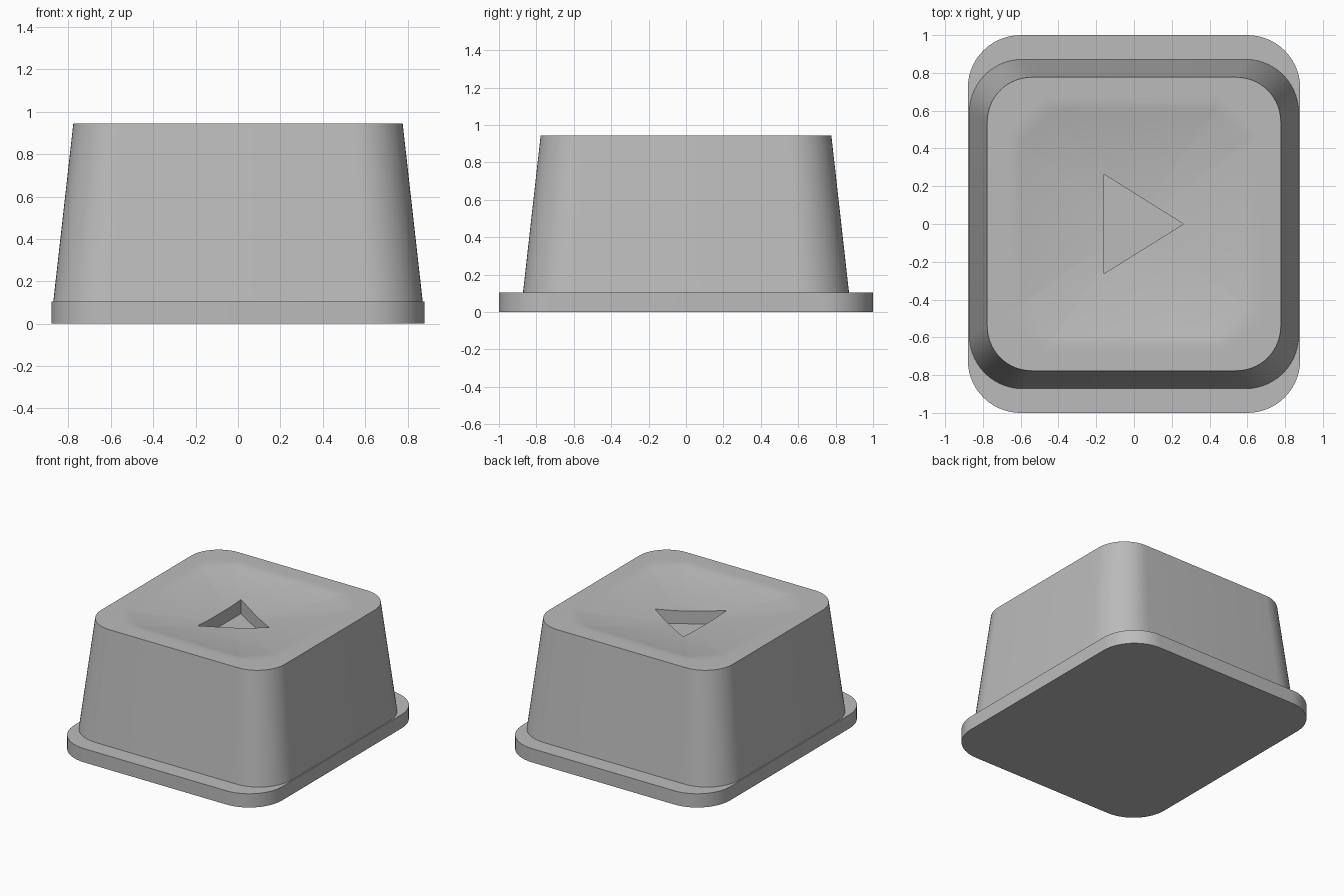
import bpy
import bmesh
from math import sin, cos, pi, radians

cube = bpy.data.objects.get("Cube")
if cube:
    bpy.data.objects.remove(cube, do_unlink=True)

# Single grey plastic
grey = bpy.data.materials.new("grey plastic")
grey.use_nodes = True
colour = (0.5, 0.5, 0.5, 1)
grey.diffuse_color = colour
grey.node_tree.nodes["Principled BSDF"].inputs["Base Color"].default_value = colour

CORNER_STEPS = 14
DISH_RADIUS, DISH_DEPTH = 0.775, 0.075
TOP = 0.945


def rounded_rect(hx, hy, r):
    """Counter-clockwise outline of a rectangle with rounded corners."""
    points = []
    for i, (sx, sy) in enumerate([(1, 1), (-1, 1), (-1, -1), (1, -1)]):
        for k in range(CORNER_STEPS + 1):
            a = (i + k / CORNER_STEPS) * pi / 2
            points.append((sx * (hx - r) + r * cos(a), sy * (hy - r) + r * sin(a)))
    return points


def bridge(bm, low, high):
    n = len(low)
    for i in range(n):
        j = (i + 1) % n
        bm.faces.new((low[i], low[j], high[j], high[i]))


def ring(bm, outline, z):
    return [bm.verts.new((x, y, z)) for x, y in outline]


def finish(bm, name):
    bmesh.ops.recalc_face_normals(bm, faces=bm.faces)
    mesh = bpy.data.meshes.new(name)
    bm.to_mesh(mesh)
    bm.free()
    mesh.materials.append(grey)
    obj = bpy.data.objects.new(name, mesh)
    bpy.context.collection.objects.link(obj)
    return obj


def prism(name, outline, z0, z1):
    bm = bmesh.new()
    low, high = ring(bm, outline, z0), ring(bm, outline, z1)
    bridge(bm, low, high)
    bm.faces.new(low[::-1])
    bm.faces.new(high)
    return finish(bm, name)


def smooth(obj):
    bpy.ops.object.select_all(action="DESELECT")
    obj.select_set(True)
    bpy.context.view_layer.objects.active = obj
    bpy.ops.object.shade_smooth_by_angle(angle=radians(30))


def dish_z(x, y):
    """Shallow spherical dip, flat outside its radius."""
    return TOP - DISH_DEPTH * max(0, 1 - (x * x + y * y) / DISH_RADIUS ** 2)


# Base plate
base = prism("base_plate", rounded_rect(0.88, 1.0, 0.28), 0, 0.105)

# Tapered cap with dished top
bm = bmesh.new()
bottom = ring(bm, rounded_rect(0.872, 0.872, 0.28), 0.1)
rim_outline = rounded_rect(0.777, 0.777, 0.235)
previous = ring(bm, rim_outline, TOP)
bm.faces.new(bottom[::-1])
bridge(bm, bottom, previous)
STEPS = 24
for s in range(STEPS - 1, 0, -1):
    t = s / STEPS
    inner = [bm.verts.new((x * t, y * t, dish_z(x * t, y * t))) for x, y in rim_outline]
    bridge(bm, previous, inner)
    previous = inner
centre = bm.verts.new((0, 0, dish_z(0, 0)))
for i in range(len(previous)):
    bm.faces.new((previous[i], previous[(i + 1) % len(previous)], centre))
cap = finish(bm, "cap_body")

# Triangular recess cut into the dish
cutter = prism("recess_cutter", [(-0.158, -0.262), (0.262, 0), (-0.158, 0.262)], 0.775, 1.2)
cutter.hide_render = True
cut = cap.modifiers.new("recess", "BOOLEAN")
cut.operation = "DIFFERENCE"
cut.solver = "EXACT"
cut.object = cutter
bpy.context.view_layer.objects.active = cap
bpy.ops.object.modifier_apply(modifier=cut.name)
bpy.data.objects.remove(cutter, do_unlink=True)

for obj in (base, cap):
    smooth(obj)
